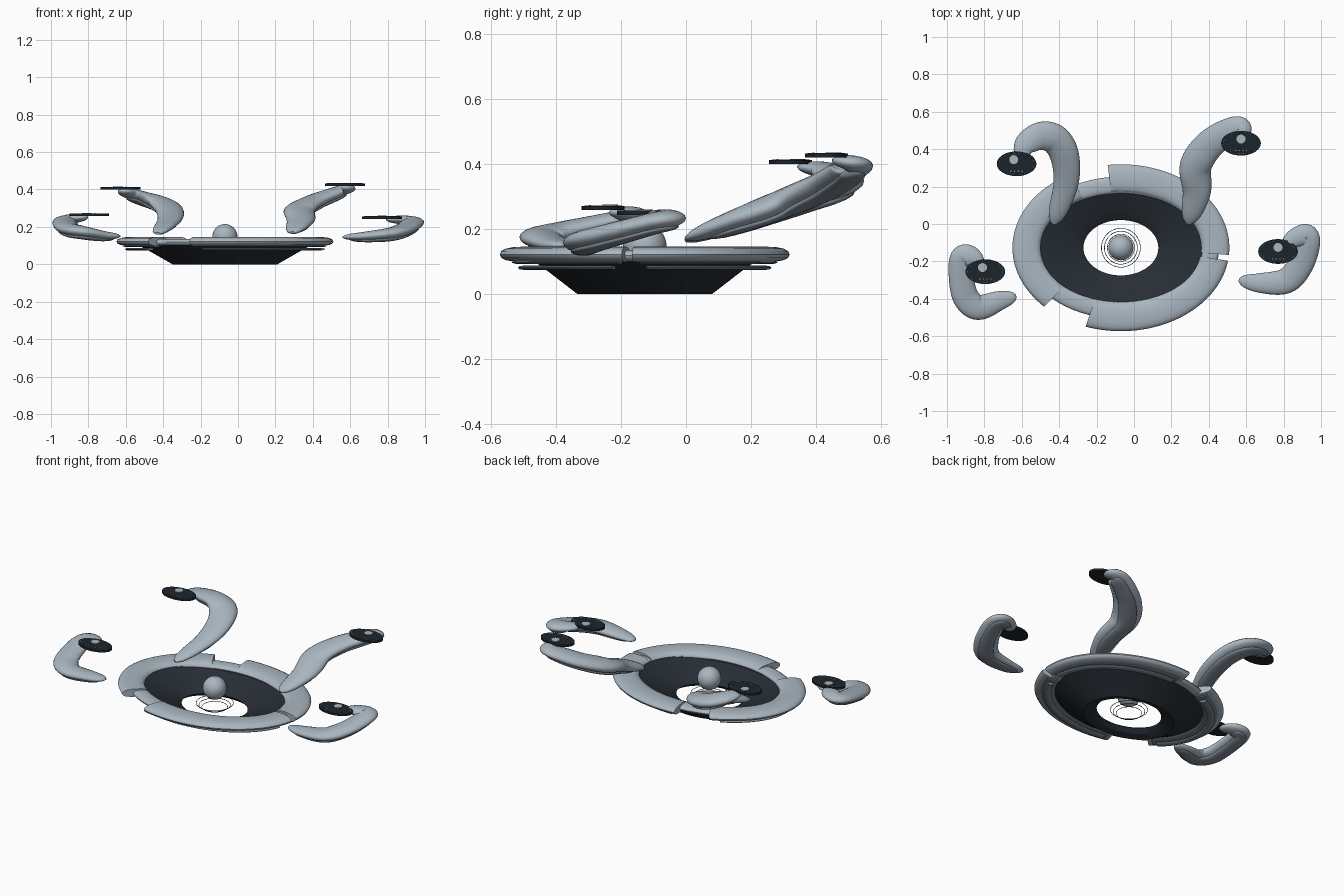
import bpy, bmesh, math
from mathutils import Vector

cube = bpy.data.objects.get("Cube")
if cube:
    bpy.data.objects.remove(cube, do_unlink=True)


def material(name, color):
    m = bpy.data.materials.new(name)
    m.use_nodes = True
    m.diffuse_color = (*color, 1)
    m.node_tree.nodes["Principled BSDF"].inputs["Base Color"].default_value = (*color, 1)
    return m


SHELL = material("pale blue grey", (0.40, 0.47, 0.53))
STEEL = material("steel grey", (0.20, 0.24, 0.28))
DARK = material("dark slate", (0.02, 0.027, 0.035))
BLACK = material("near black", (0.012, 0.018, 0.024))
CYAN = material("dim cyan", (0.06, 0.22, 0.30))
AMBER = material("amber", (0.6, 0.3, 0.12))
CX, CY = -0.07, -0.127


def skin(name, rings, mat, loop=False, caps=True, angle=40):
    """Join a row of equal cross-sections into one surface."""
    bm = bmesh.new()
    rows = [[bm.verts.new(p) for p in ring] for ring in rings]
    n = len(rows[0])
    pairs = list(zip(rows, rows[1:])) + ([(rows[-1], rows[0])] if loop else [])
    for a, b in pairs:
        for i in range(n):
            j = (i + 1) % n
            bm.faces.new((a[i], a[j], b[j], b[i]))
    if caps and not loop:
        bm.faces.new(rows[0])
        bm.faces.new(rows[-1])
    bmesh.ops.recalc_face_normals(bm, faces=bm.faces)
    mesh = bpy.data.meshes.new(name)
    bm.to_mesh(mesh)
    bm.free()
    mesh.materials.append(mat)
    return finish(bpy.data.objects.new(name, mesh), angle)


def finish(ob, angle=40):
    if ob.name not in bpy.context.scene.collection.all_objects:
        bpy.context.scene.collection.objects.link(ob)
    bpy.ops.object.select_all(action="DESELECT")
    ob.select_set(True)
    bpy.context.view_layer.objects.active = ob
    bpy.ops.object.shade_smooth_by_angle(angle=math.radians(angle))
    return ob


def primitive(name, mat, scale=(1, 1, 1)):
    ob = bpy.context.object
    ob.name = name
    ob.scale = scale
    ob.data.materials.append(mat)
    return finish(ob)


def oval(half_w, half_h, n=16, power=0.85):
    """Flattened rounded section as (sideways, up) pairs."""
    out = []
    for i in range(n):
        a = 2 * math.pi * i / n
        c, s = math.cos(a), math.sin(a)
        out.append((half_w * math.copysign(abs(c) ** power, c),
                    half_h * math.copysign(abs(s) ** power, s)))
    return out


def arc(name, start, end, rx, ry, z, section, mat):
    """Sweep a section along part of the oval hull."""
    steps = max(8, int(abs(end - start) / 3))
    full = abs(end - start) == 360
    rings = []
    for k in range(steps + (0 if full else 1)):
        t = math.radians(start + (end - start) * k / steps)
        rings.append([(CX + (rx + w) * math.cos(t), CY + (ry + w) * math.sin(t), z + h)
                      for w, h in section])
    return skin(name, rings, mat, loop=full)


# Dark bowl with an open centre
bowl = [(0.20, 0.035), (0.23, 0.012), (0.28, 0.0), (0.42, 0.08), (0.48, 0.11),
        (0.44, 0.122), (0.36, 0.10), (0.27, 0.065), (0.215, 0.045)]
rings = []
for k in range(96):
    t = 2 * math.pi * k / 96
    rings.append([(CX + r * math.cos(t), CY + 0.74 * r * math.sin(t), z) for r, z in bowl])
skin("bowl", rings, DARK, loop=True, angle=25)

# Inner rim band and the three armour arcs around it
arc("rim_band", 0, 360, 0.48, 0.335, 0.118, oval(0.045, 0.018), SHELL)
for label, a, b in (("back", -5, 97), ("right", 118, 225), ("front", 251, 351)):
    arc(label + "_rim_shell", a, b, 0.505, 0.371, 0.122, oval(0.075, 0.024), SHELL)
    # thin rail slung under each shell
    arc(label + "_under_rail", a + 6, b - 6, 0.512, 0.367, 0.081, oval(0.023, 0.007, 8), STEEL)
    arc(label + "_under_groove", a + 3, b - 3, 0.505, 0.37, 0.097, oval(0.04, 0.005, 8), STEEL)

# Floating core ball and fine hoops below it
bpy.ops.mesh.primitive_uv_sphere_add(segments=32, ring_count=20, radius=0.067,
                                     location=(CX, CY, 0.148))
primitive("core_ball", SHELL)
for i, r in enumerate((0.104, 0.088, 0.072)):
    bpy.ops.mesh.primitive_torus_add(major_radius=r, minor_radius=0.0015, major_segments=64,
                                     minor_segments=6, location=(CX, CY, 0.055 - 0.012 * i))
    primitive("core_hoop", BLACK)


def spline(points, per=8):
    """Smooth path through points holding x, y, z and half width."""
    pts = [Vector(p) for p in points]
    pts = [2 * pts[0] - pts[1]] + pts + [2 * pts[-1] - pts[-2]]
    out = []
    for a, b, c, d in zip(pts, pts[1:], pts[2:], pts[3:]):
        for k in range(per):
            t = k / per
            out.append(0.5 * (2 * b + (c - a) * t + (2 * a - 5 * b + 4 * c - d) * t * t
                              + (3 * b - a - 3 * c + d) * t ** 3))
    return out + [pts[-2]]


def tube(name, path, mat, wide=1.0, thick=0.45, drop=0.0):
    rings = []
    last = len(path) - 1
    for i, p in enumerate(path):
        along = (path[min(i + 1, last)] - path[max(i - 1, 0)]).to_3d().normalized()
        side = along.cross(Vector((0, 0, 1))).normalized()
        up = side.cross(along)
        near = min(i, last - i) / 4
        w = p[3] * wide * (math.sqrt(1 - (1 - near) ** 2) * 0.7 + 0.3 if near < 1 else 1)
        base = p.to_3d() - up * drop * p[3]
        rings.append([base + side * a + up * b for a, b in oval(w, w * thick / wide, 18, 1)])
    return skin(name, rings, mat, angle=60)


# Four bent arms, each given as x, y, z, half width from root to tip
arms = {
    "front_right": [(-0.63, -0.385, 0.15, 0.028), (-0.72, -0.41, 0.155, 0.052),
                    (-0.83, -0.445, 0.175, 0.068), (-0.90, -0.39, 0.19, 0.07),
                    (-0.925, -0.27, 0.215, 0.066), (-0.92, -0.18, 0.235, 0.062),
                    (-0.87, -0.175, 0.245, 0.055), (-0.81, -0.225, 0.252, 0.03)],
    "front_left": [(0.56, -0.30, 0.145, 0.028), (0.67, -0.315, 0.15, 0.052),
                   (0.81, -0.305, 0.165, 0.068), (0.89, -0.22, 0.19, 0.068),
                   (0.93, -0.11, 0.22, 0.064), (0.92, -0.06, 0.232, 0.06),
                   (0.86, -0.075, 0.238, 0.05), (0.80, -0.12, 0.24, 0.03)],
    "back_left": [(0.29, 0.0, 0.17, 0.045), (0.335, 0.17, 0.235, 0.075),
                  (0.33, 0.31, 0.29, 0.085), (0.40, 0.42, 0.335, 0.08),
                  (0.50, 0.49, 0.375, 0.072), (0.57, 0.51, 0.40, 0.06),
                  (0.58, 0.45, 0.412, 0.03)],
    "back_right": [(-0.43, 0.0, 0.165, 0.045), (-0.365, 0.21, 0.24, 0.066),
                   (-0.37, 0.36, 0.295, 0.077), (-0.42, 0.45, 0.33, 0.08),
                   (-0.50, 0.47, 0.355, 0.075), (-0.58, 0.425, 0.38, 0.06),
                   (-0.61, 0.345, 0.392, 0.032)],
}
pads = {"front_right": (-0.795, -0.255, 0.265), "front_left": (0.77, -0.147, 0.25),
        "back_left": (0.572, 0.432, 0.426), "back_right": (-0.628, 0.322, 0.406)}

for key, points in arms.items():
    path = spline(points)
    tube(key + "_arm", path, SHELL)
    tube(key + "_arm_keel", path[3:-8], STEEL, wide=0.62, thick=0.2, drop=0.42)

    # Oval pad carried at the tip, with a lit rim
    spot = Vector(pads[key])
    bpy.ops.mesh.primitive_cylinder_add(vertices=48, radius=1, depth=2, location=spot)
    primitive(key + "_pad", BLACK, (0.106, 0.066, 0.0065))
    bpy.ops.mesh.primitive_torus_add(major_radius=1, minor_radius=0.018, major_segments=48,
                                     minor_segments=6, location=spot + Vector((0, 0, 0.0065)))
    primitive(key + "_pad_rim", CYAN, (0.094, 0.057, 0.06))
    # Pale tip plate and a row of small lamps on top
    inward = Vector((-0.015 if spot.x < 0 else 0.0, 0.022, 0.007))
    bpy.ops.mesh.primitive_cylinder_add(vertices=20, radius=0.024, depth=0.006,
                                        location=spot + inward)
    primitive(key + "_tip_plate", SHELL)
    for i in range(4):
        bpy.ops.mesh.primitive_cube_add(size=0.006, location=spot
                                        + Vector((0.02 * (i - 1.5), -0.04, 0.006)))
        primitive(key + "_pad_lamp", AMBER)
